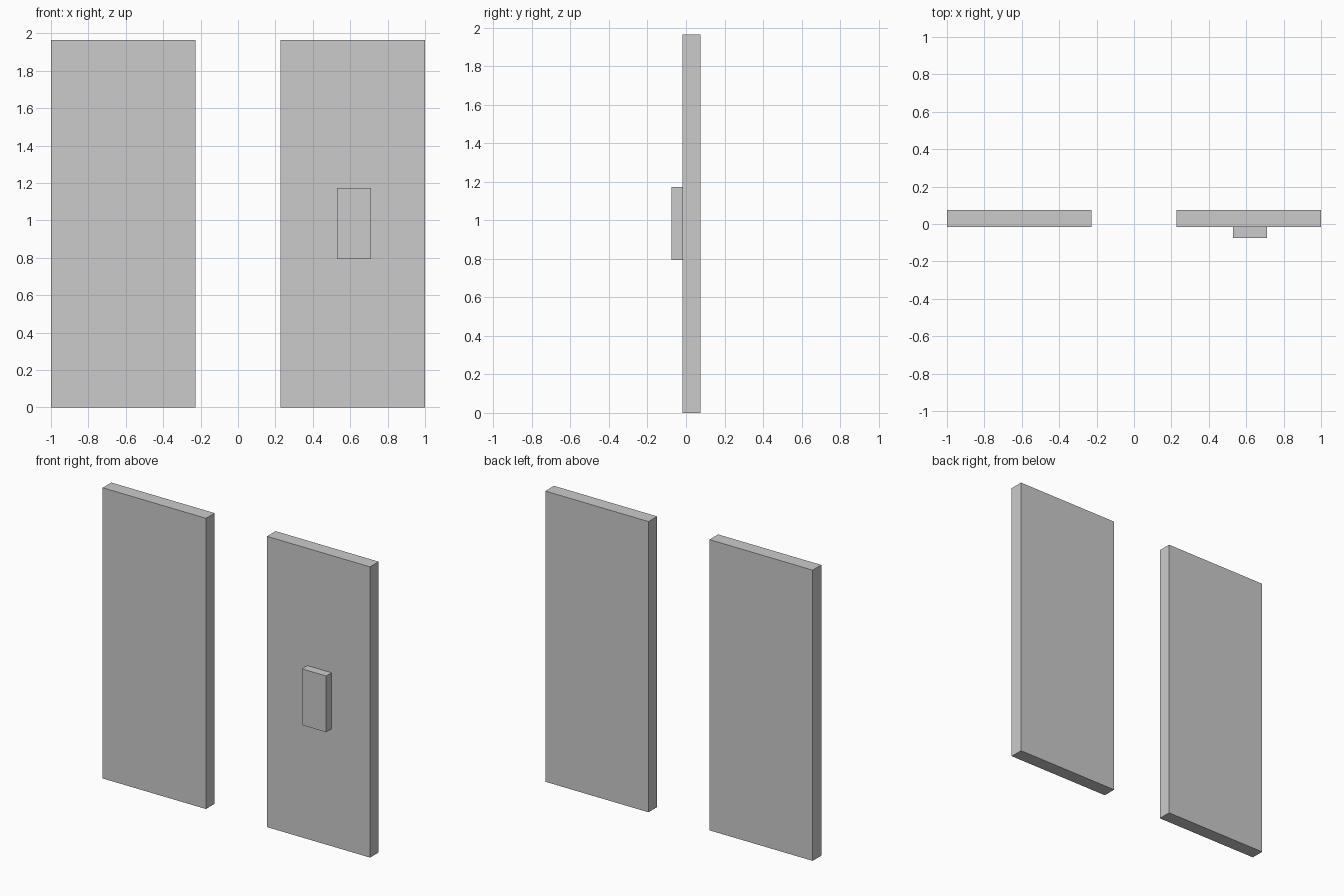
import bpy

if "Cube" in bpy.data.objects:
    bpy.data.objects.remove(bpy.data.objects["Cube"])


def box(name, x, y, z):
    """Add a box spanning the given (min, max) ranges."""
    spans = (x, y, z)
    bpy.ops.mesh.primitive_cube_add(size=1, location=[(a + b) / 2 for a, b in spans])
    obj = bpy.context.object
    obj.name = name
    obj.scale = [b - a for a, b in spans]
    bpy.ops.object.transform_apply(location=False, rotation=False, scale=True)
    return obj


INNER, OUTER = 0.228, 1.0
FRONT, BACK = -0.017, 0.075
HEIGHT = 1.966

# Two matching upright panels with a gap between them
box("left_door_panel", (-OUTER, -INNER), (FRONT, BACK), (0, HEIGHT))
box("right_door_panel", (INNER, OUTER), (FRONT, BACK), (0, HEIGHT))

# Control box mounted on the front of the right panel
box("control_box", (0.53, 0.712), (-0.075, FRONT), (0.793, 1.173))
